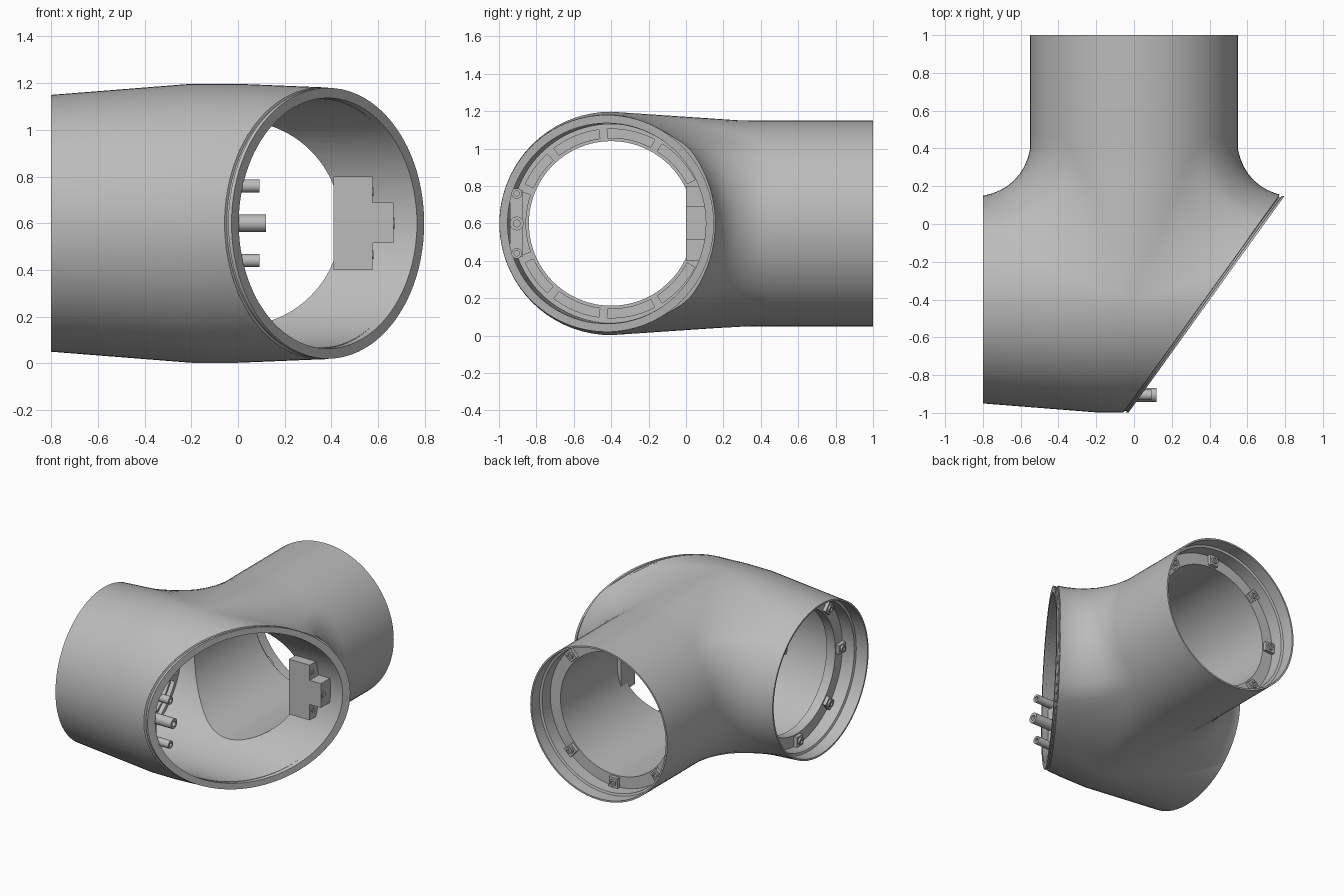
import bpy, bmesh, math
from math import sin, cos, pi, radians
from mathutils import Vector

if "Cube" in bpy.data.objects:
    bpy.data.objects.remove(bpy.data.objects["Cube"])

grey = bpy.data.materials.new("light grey")
grey.use_nodes = True
grey.diffuse_color = (0.5, 0.5, 0.5, 1)
grey.node_tree.nodes["Principled BSDF"].inputs["Base Color"].default_value = (0.5, 0.5, 0.5, 1)

R, CZ, CY = 0.55, 0.6, -0.4      # pipe radius, axis height, side pipe axis y


def clamp(v):
    return max(0.0, min(1.0, v))


def slant(y):
    """x of the slanted mouth plane at a given y"""
    return -0.03 + 0.72 * (y + 1)


def smooth(obj, angle):
    bpy.ops.object.select_all(action="DESELECT")
    obj.select_set(True)
    bpy.context.view_layer.objects.active = obj
    bpy.ops.object.shade_smooth_by_angle(angle=radians(angle))


def finish(bm, name, angle=35):
    bmesh.ops.remove_doubles(bm, verts=bm.verts, dist=0.0005)
    bmesh.ops.recalc_face_normals(bm, faces=bm.faces)
    mesh = bpy.data.meshes.new(name)
    bm.to_mesh(mesh)
    bm.free()
    obj = bpy.data.objects.new(name, mesh)
    bpy.context.collection.objects.link(obj)
    mesh.materials.append(grey)
    smooth(obj, angle)
    return obj


def grid(bm, rows, wrap=False):
    """quads between successive rows of points"""
    vs = [[bm.verts.new(p) for p in row] for row in rows]
    pairs = list(zip(vs, vs[1:])) + ([(vs[-1], vs[0])] if wrap else [])
    for a, b in pairs:
        for i in range(len(a) - 1):
            bm.faces.new((a[i], a[i + 1], b[i + 1], b[i]))


def sweep(name, profile, place, n=72):
    """revolve a closed (radius, depth) profile using a placing function"""
    bm = bmesh.new()
    loop = profile + profile[:1]
    grid(bm, [[place(r, d, 2 * pi * k / n) for r, d in loop] for k in range(n)], True)
    return finish(bm, name)


def box(name, lo, hi):
    bm = bmesh.new()
    bmesh.ops.create_cube(bm, size=1)
    for v in bm.verts:
        v.co = Vector([(l + h) / 2 + c * (h - l) for l, h, c in zip(lo, hi, v.co)])
    return finish(bm, name)


# --- outer body: each height gives a left, a right and a front path ---
def swell(x, y):
    f = min(clamp((x + 0.8) / 0.6), clamp((0.3 - y) / 0.7))
    return 1 + 0.086 * f - 0.03 * clamp(x / 0.4) * f


def line(a, b, n):
    return [Vector(a).lerp(Vector(b), i / n) for i in range(n + 1)]


def corner(c, side, end_x):
    """straight side pipe, soft fillet, straight back pipe"""
    f = min(0.795 - R * c, 0.55 * c ** 0.7)
    x, y = side * R * c, CY + R * c
    p, q = Vector((x + side * f, y)), Vector((x, y + f))
    m = Vector((x, y)).lerp((p + q) / 2, 0.35 * c)
    bend = [p * (1 - t) ** 2 + m * 2 * t * (1 - t) + q * t * t for t in [k / 8 for k in range(9)]]
    return line((end_x, y), p, 8)[:-1] + bend + line(q, (x, 1), 10)[1:]


bm = bmesh.new()
rows = [[], [], []]
STEPS, FAR = 36, 0.95
for k in range(STEPS + 1):
    t = -pi / 2 + pi * k / STEPS
    c = cos(t) if 0 < k < STEPS else 0.0

    def lift(p):
        return (p.x, p.y, CZ + R * sin(t) * swell(p.x, p.y))

    rows[0].append([lift(p) for p in corner(c, -1, -0.8)])
    rows[1].append([lift(p) for p in corner(c, 1, FAR)])
    front = line((-0.8, 0), (0, 0), 8) + line((0, 0), (FAR, 0), 8)[1:]
    rows[2].append([(p.x, CY - R * c * swell(p.x, CY), CZ + R * sin(t) * swell(p.x, CY))
                    for p in front])
for r in rows:
    grid(bm, r)
bmesh.ops.remove_doubles(bm, verts=bm.verts, dist=0.0005)
bmesh.ops.bisect_plane(bm, geom=bm.verts[:] + bm.edges[:] + bm.faces[:], dist=0.0001,
                       plane_co=(slant(-1) - 0.03, -1, 0), plane_no=(1, -0.72, 0), clear_outer=True)
bmesh.ops.holes_fill(bm, edges=[e for e in bm.edges if e.is_boundary], sides=0)
body = finish(bm, "elbow_body")


# --- placing functions for the two round ports and the slanted mouth ---
def place_side(r, d, a):
    y = CY - 0.022 * clamp((d - 0.3) / 0.3)
    return (-0.8 + d, y + r * cos(a), CZ + r * sin(a))


def place_back(r, d, a):
    return (r * cos(a), 1 - d, CZ + r * sin(a))


def place_mouth(r, d, a):
    y = -0.424 + r * cos(a)
    return (slant(y) + d, y, CZ + r * 1.012 * sin(a))


# --- hollow the body: stepped ports, screw flanges, main cavity, back bore ---
port = [(0.0, -0.1), (0.538, -0.1), (0.538, 0.09), (0.522, 0.095), (0.522, 0.19), (0.44, 0.19)]
channel = [(0.44, 0.26), (0.458, 0.26), (0.458, 0.23), (0.505, 0.23), (0.505, 0.26)]
cavity = [(0.53, 0.26), (0.53, 0.3), (0.533, 0.6), (0.533, 2.0), (0.0, 2.0)]
cutters = [sweep("side_cutter", port + channel + cavity, place_side, 96),
           sweep("back_cutter", port + [(0.44, 1.35), (0.0, 1.35)], place_back, 96)]
for cutter in cutters:
    cutter.hide_render = True
    cut = body.modifiers.new("hollow", "BOOLEAN")
    cut.operation = "DIFFERENCE"
    cut.solver = "EXACT"
    cut.object = cutter
    bpy.context.view_layer.objects.active = body
    bpy.ops.object.modifier_apply(modifier=cut.name)
    bpy.data.objects.remove(cutter)
smooth(body, 35)

# --- slanted mouth rim with a shallow groove ---
sweep("mouth_rim", [(0.573, 0.0), (0.573, -0.014), (0.565, -0.016), (0.565, -0.026),
                    (0.574, -0.029), (0.574, -0.045), (0.53, -0.045), (0.53, 0.0)],
      place_mouth, 96)


# --- flange fittings ---
def sector(name, place, a, half, r0, r1, d0, d1):
    """small block following the ring"""
    bm = bmesh.new()
    ring = [(r0, d0), (r1, d0), (r1, d1), (r0, d1), (r0, d0)]
    rows = [[place(r, d, a + h) for r, d in ring] for h in (-half, half)]
    grid(bm, rows)
    for row in rows:
        bm.faces.new([bm.verts.new(p) for p in row[:4]])
    return finish(bm, name)


def tube(name, center, axis, radius, length, bore):
    """blind hollow pin from center along x or y"""
    def place(r, d, a):
        off = (d, r * cos(a), r * sin(a)) if axis == "x" else (r * cos(a), d, r * sin(a))
        return Vector(center) + Vector(off)
    prof = [(radius, 0), (radius, length), (bore, length), (bore, length * 0.4),
            (0.0, length * 0.4), (0.0, 0)]
    return sweep(name, prof, place, 20)


for label, place, axis, step, first in (("side", place_side, "x", -1, 0),
                                        ("back", place_back, "y", 1, 1)):
    for k in range(first, 8):
        a = radians(45 * k)
        sector(label + "_screw_pad", place, a, 0.07, 0.45, 0.523, 0.165, 0.195)
        tube(label + "_screw_boss", place(0.485, 0.17, a), axis, 0.024, step * 0.018, 0.013)
for deg in (25, 60, 95, 130, 158):
    for s in (-1, 1):
        sector("flange_rib", place_side, radians(s * deg), 0.045, 0.455, 0.51, 0.228, 0.26)

# --- locating pins beside the near edge of the mouth ---
box("pin_pad", (-0.16, -0.94, 0.42), (-0.04, -0.875, 0.78))
for z, r, end in ((0.6, 0.037, 0.12), (0.76, 0.028, 0.093), (0.44, 0.028, 0.093)):
    tube("locating_pin", (-0.1, -0.905, z), "x", r, end + 0.1, r * 0.5)

# --- stepped latch block at the far edge of the mouth ---
box("latch_block", (0.41, 0.0, 0.4), (0.575, 0.16, 0.8))
box("latch_step", (0.57, 0.0, 0.515), (0.665, 0.15, 0.69))
for x, z, r in ((0.664, 0.6, 0.024), (0.574, 0.735, 0.018), (0.574, 0.465, 0.018)):
    tube("latch_socket", (x, 0.035, z), "x", r, 0.006, r * 0.6)
